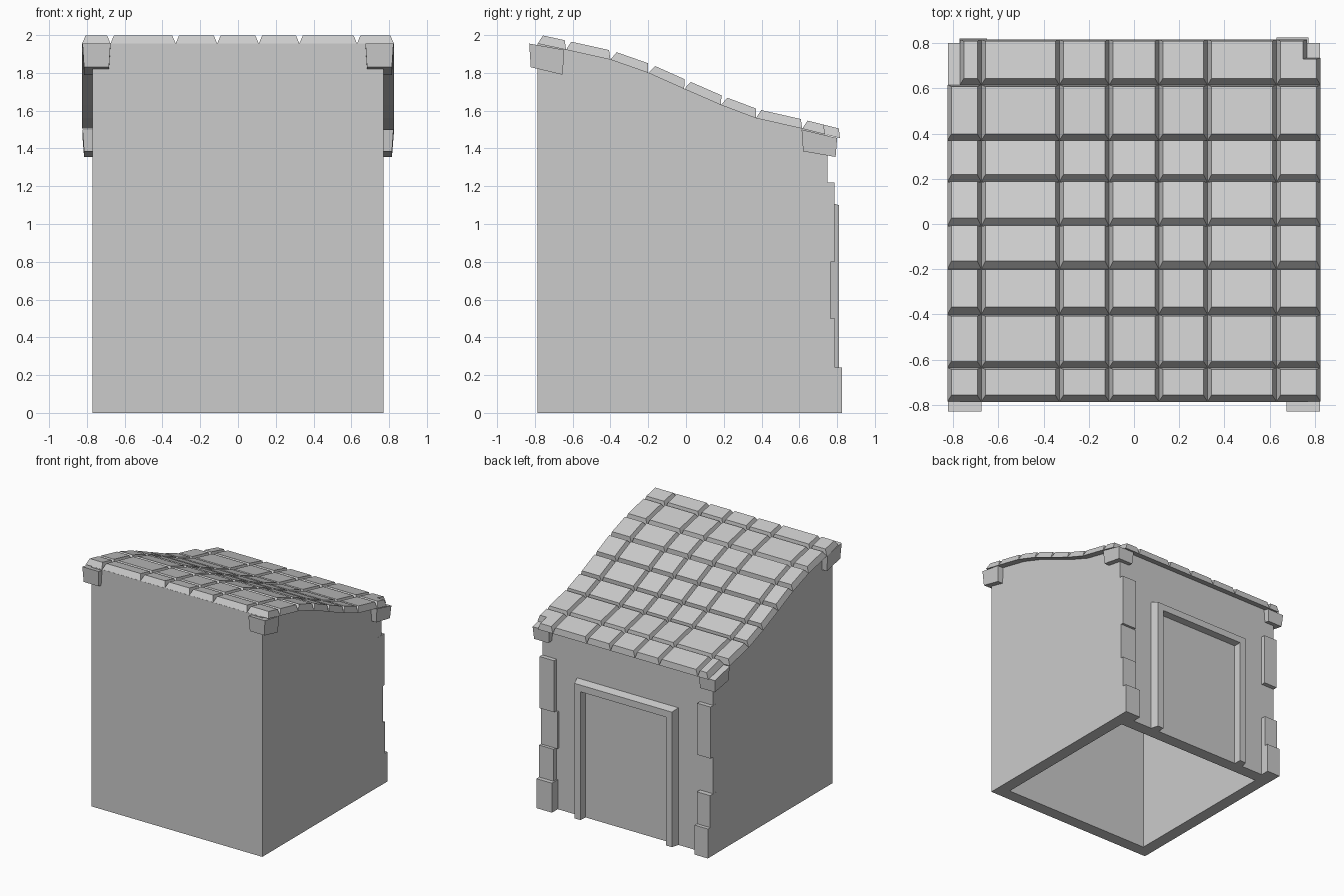
import bpy, bmesh
from mathutils import Vector

if "Cube" in bpy.data.objects:
    bpy.data.objects.remove(bpy.data.objects["Cube"])

# Roof underside line as (y, z); each step is one row of tiles
BASE = [(-.785, 1.955), (-.635, 1.922), (-.4, 1.87), (-.2, 1.8), (-.01, 1.715),
        (.185, 1.63), (.37, 1.56), (.615, 1.505), (.815, 1.455)]
COLS = [-.825, -.675, -.33, -.11, .11, .325, .63, .825]


def loft(bm, a, b):
    """Closed solid between two matching loops of points."""
    va = [bm.verts.new(p) for p in a]
    vb = [bm.verts.new(p) for p in b]
    n = len(va)
    bm.faces.new(va[::-1])
    bm.faces.new(vb)
    for i in range(n):
        j = (i + 1) % n
        bm.faces.new((va[i], va[j], vb[j], vb[i]))


def finish(bm, name):
    bmesh.ops.recalc_face_normals(bm, faces=bm.faces)
    me = bpy.data.meshes.new(name)
    bm.to_mesh(me)
    bm.free()
    ob = bpy.data.objects.new(name, me)
    bpy.context.collection.objects.link(ob)
    return ob


def prism(name, w, front, back, low, drop):
    """Wall block whose top follows the roof line."""
    def height(y):
        for (y0, z0), (y1, z1) in zip(BASE, BASE[1:]):
            if y <= y1:
                return z0 + (z1 - z0) * (y - y0) / (y1 - y0)
    ys = [front] + [p[0] for p in BASE if front < p[0] < back] + [back]
    prof = [(front, low)] + [(y, height(y) - drop) for y in ys] + [(back, low)]
    bm = bmesh.new()
    loft(bm, [(-w, y, z) for y, z in prof], [(w, y, z) for y, z in prof])
    return finish(bm, name)


# Walls, hollow and open underneath
walls = prism("walls", .77, -.787, .75, 0, 0)
hollow = prism("hollow_cutter", .67, -.687, .65, -.2, .1)
hollow.hide_render = True
hollow.hide_set(True)
cut = walls.modifiers.new("hollow", 'BOOLEAN')
cut.operation = 'DIFFERENCE'
cut.solver = 'EXACT'
cut.object = hollow

# Roof tiles: bevelled slabs standing on the roof line
bm = bmesh.new()


def tile(x0, x1, p, q, inset=.018, thick=.048):
    p, q = Vector((0, *p)), Vector((0, *q))
    d = (q - p).normalized()
    up = Vector((0, -d.z, d.y)) * thick
    X = Vector((1, 0, 0))
    low = [p + X * x0, p + X * x1, q + X * x1, q + X * x0]
    a, b = x0 + inset, x1 - inset
    p2, q2 = p + d * inset + up, q - d * inset + up
    loft(bm, low, [p2 + X * a, p2 + X * b, q2 + X * b, q2 + X * a])


last = len(BASE) - 2
for r in range(last + 1):
    for c in range(len(COLS) - 1):
        x0, x1 = COLS[c], COLS[c + 1]
        p, q = BASE[r], BASE[r + 1]
        if r == last and c == 0:            # chipped left corner
            x0 = -.77
        if r == last and c == len(COLS) - 2:  # chipped right corner
            tile(x0, x1, p, (.735, 1.475))
            x1 = .765
        tile(x0, x1, p, q)
finish(bm, "roof_tiles")

# Corner blocks under the eaves
for place, y0, y1, zt, zb in (("front", -.83, -.645, (1.955, 1.922), (1.83, 1.79)),
                              ("back", .612, .8, (1.5, 1.455), (1.385, 1.355))):
    bm = bmesh.new()
    for s in (-1, 1):
        a, b, i = .675, .823, .008
        loft(bm, [(s * (a + i), y0 + i, zb[0]), (s * (b - i), y0 + i, zb[0]),
                  (s * (b - i), y1 - i, zb[1]), (s * (a + i), y1 - i, zb[1])],
             [(s * a, y0, zt[0]), (s * b, y0, zt[0]),
              (s * b, y1, zt[1]), (s * a, y1, zt[1])])
    finish(bm, place + "_eave_blocks")

# Corner stones on the back wall: side, bottom, top, depth, width
bm = bmesh.new()
for s, z0, z1, y, w in ((1, 0, .24, .825, .14), (1, .24, .5, .79, .13),
                        (1, .5, .8, .765, .15), (1, .8, 1.22, .785, .13),
                        (-1, 0, .24, .82, .12), (-1, .24, .5, .79, .12),
                        (-1, .8, 1.22, .785, .12)):
    a, b = s * (.771 - w), s * .771
    loft(bm, [(a, .7, z0), (b, .7, z0), (b, .7, z1), (a, .7, z1)],
         [(a, y, z0), (b, y, z0), (b, y, z1), (a, y, z1)])
finish(bm, "corner_stones")

# Door frame: an arch-shaped strip with a sloped outer edge
bm = bmesh.new()


def arch(w, top, y):
    return [(-w, y, 0), (-w, y, top), (w, y, top), (w, y, 0)]


loops = [[bm.verts.new(v) for v in arch(*k)] for k in
         ((.46, 1.12, .74), (.44, 1.1, .81), (.385, 1.045, .81), (.38, 1.04, .74))]
for i in range(4):
    a, b = loops[i], loops[(i + 1) % 4]
    for k in range(3):
        bm.faces.new((a[k], a[k + 1], b[k + 1], b[k]))
for k in (0, 3):
    bm.faces.new([l[k] for l in loops])
finish(bm, "door_frame")
